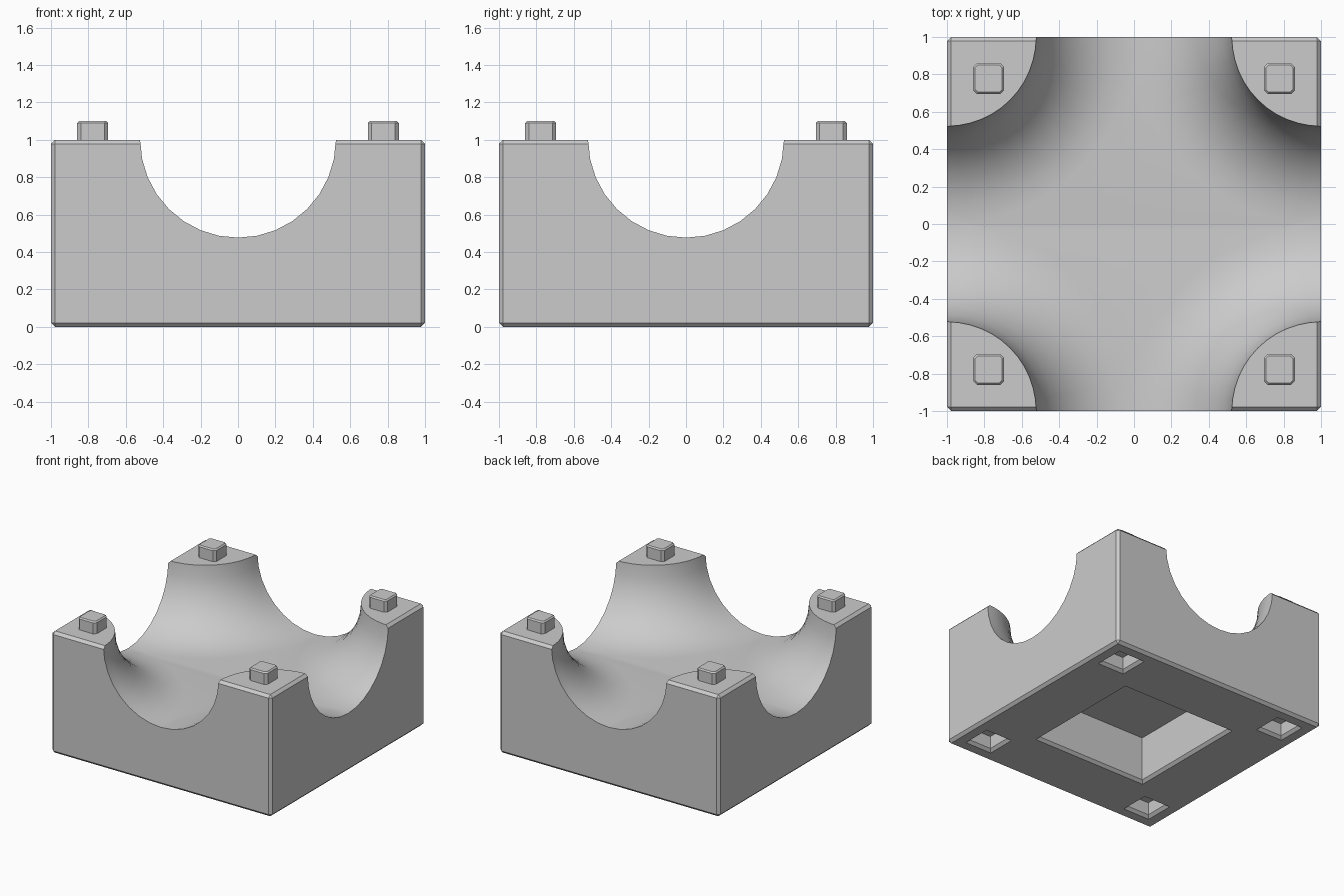
import bpy, bmesh, math

if "Cube" in bpy.data.objects:
    bpy.data.objects.remove(bpy.data.objects["Cube"])

CHAMFER = 0.022
GROOVE = 0.523      # radius of the half-round grooves
PEG = 0.777         # distance of pegs and sockets from the middle
CORNERS = [(x, y) for x in (-1, 1) for y in (-1, 1)]

grey = bpy.data.materials.new("plain grey")
grey.use_nodes = True
colour = (0.6, 0.6, 0.6, 1)
grey.diffuse_color = colour
grey.node_tree.nodes["Principled BSDF"].inputs["Base Color"].default_value = colour


def finish(name, bm):
    bmesh.ops.recalc_face_normals(bm, faces=bm.faces)
    mesh = bpy.data.meshes.new(name)
    bm.to_mesh(mesh)
    bm.free()
    mesh.materials.append(grey)
    obj = bpy.data.objects.new(name, mesh)
    bpy.context.collection.objects.link(obj)
    return obj


def box(size, centre):
    bm = bmesh.new()
    bmesh.ops.create_cube(bm, size=1)
    bmesh.ops.scale(bm, vec=size, verts=bm.verts)
    bmesh.ops.translate(bm, vec=centre, verts=bm.verts)
    return bm


def bevel(bm, edges, width):
    bmesh.ops.bevel(bm, geom=edges, offset=width, segments=1, affect='EDGES')


def square_loft(bm, x, y, rings):
    """Closed solid through square rings given as (half width, height)."""
    loops = [[bm.verts.new((x + i * h, y + j * h, z))
              for i, j in ((-1, -1), (1, -1), (1, 1), (-1, 1))] for h, z in rings]
    for low, high in zip(loops, loops[1:]):
        for k in range(4):
            n = (k + 1) % 4
            bm.faces.new((low[k], low[n], high[n], high[k]))
    bm.faces.new(loops[0])
    bm.faces.new(loops[-1])


def groove_cutter(steps=8, sweep=12):
    bm = bmesh.new()
    # Quarter-round sweep about each corner
    for sx, sy in CORNERS:
        grid = []
        for i in range(steps + 1):
            t = math.pi / 2 * i / steps
            d, z = 1 - GROOVE * math.cos(t), 1 - GROOVE * math.sin(t)
            angles = [math.pi / 2 * j / sweep for j in range(sweep + 1)]
            grid.append([bm.verts.new((sx * (1 - d * math.cos(a)),
                                       sy * (1 - d * math.sin(a)), z)) for a in angles])
        for i in range(steps):
            for j in range(sweep):
                bm.faces.new((grid[i][j], grid[i + 1][j],
                              grid[i + 1][j + 1], grid[i][j + 1]))
    bmesh.ops.remove_doubles(bm, verts=bm.verts, dist=0.0001)

    def rim(test=lambda co: True):
        return [e for e in bm.edges if e.is_boundary and all(test(v.co) for v in e.verts)]

    def extrude(edges, move):
        new = bmesh.ops.extrude_edge_only(bm, edges=edges)["geom"]
        for v in new:
            if isinstance(v, bmesh.types.BMVert):
                move(v.co)

    def push(axis, side):
        def move(co):
            co[axis] = side * 1.1
        extrude(rim(lambda co: abs(co[axis] - side) < 0.0001), move)

    # Flat middle floor, overshooting ends, then walls and a lid
    bmesh.ops.contextual_create(bm, geom=rim(lambda co: co.z < 1 - GROOVE + 0.0001))
    for axis in (0, 1):
        for side in (-1, 1):
            push(axis, side)

    def lift(co):
        co.z = 1.3
    extrude(rim(), lift)
    bmesh.ops.contextual_create(bm, geom=rim())
    return finish("groove_cutter", bm)


def recess_cutter():
    bm = bmesh.new()
    recesses = [(0, 0, 0.503, 0.385)]
    recesses += [(x * PEG, y * PEG, 0.1, 0.125) for x, y in CORNERS]
    for x, y, half, depth in recesses:
        square_loft(bm, x, y, [(half + 2 * CHAMFER, -CHAMFER),
                               (half, CHAMFER), (half, depth)])
    return finish("recess_cutter", bm)


# Chamfered block
bm = box((2, 2, 1), (0, 0, 0.5))
bevel(bm, bm.edges[:], CHAMFER)
block = finish("block", bm)

# Carve the crossing grooves and the underside recesses
bpy.context.view_layer.objects.active = block
for cutter in (groove_cutter(), recess_cutter()):
    cutter.hide_render = True
    mod = block.modifiers.new("cut", 'BOOLEAN')
    mod.operation = 'DIFFERENCE'
    mod.solver = 'EXACT'
    mod.object = cutter
    bpy.ops.object.modifier_apply(modifier=mod.name)
    bpy.data.objects.remove(cutter)

bpy.ops.object.select_all(action='DESELECT')
block.select_set(True)
bpy.ops.object.shade_smooth_by_angle(angle=math.radians(30))

# Stacking pegs
for x, y in CORNERS:
    bm = box((0.165, 0.165, 0.12), (x * PEG, y * PEG, 1.04))
    bevel(bm, [e for e in bm.edges if abs(e.verts[0].co.z - e.verts[1].co.z) > 0.1], 0.02)
    bevel(bm, [e for e in bm.edges if all(v.co.z > 1.09 for v in e.verts)], 0.01)
    finish(("front" if y < 0 else "back") + ("_right" if x < 0 else "_left") + "_peg", bm)
